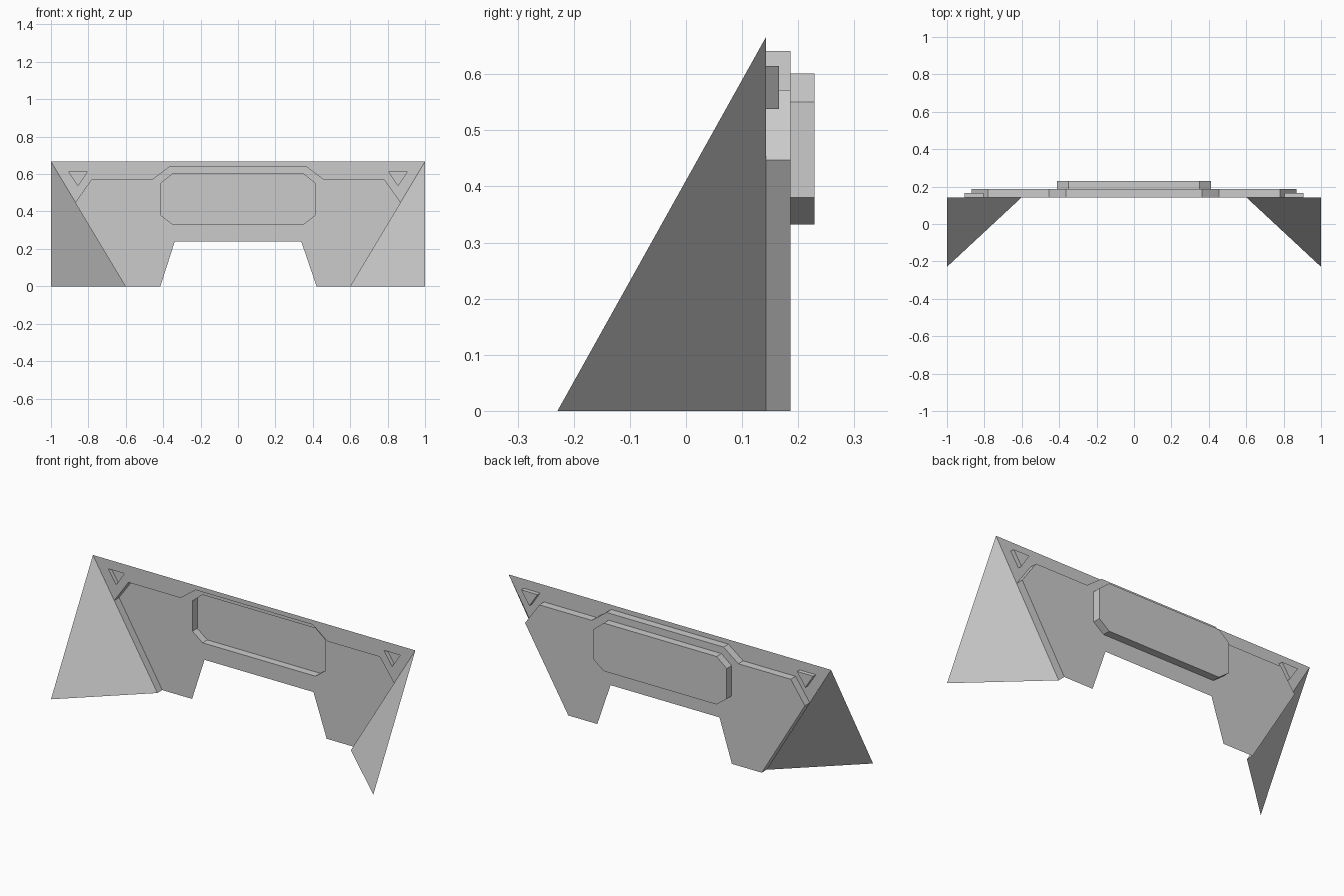
import bpy, bmesh
from mathutils import Vector

if "Cube" in bpy.data.objects:
    bpy.data.objects.remove(bpy.data.objects["Cube"])

Y_FRAME, Y_TRI, Y_PLATE, Y_PANEL = 0.143, 0.166, 0.186, 0.229


def finish(bm, name):
    me = bpy.data.meshes.new(name)
    bm.to_mesh(me)
    bm.free()
    ob = bpy.data.objects.new(name, me)
    bpy.context.collection.objects.link(ob)
    return ob


def sheet(bm, y, outline, holes=()):
    """Flat sheet in the xz plane facing +y, with optional holes."""
    edges = []
    for loop in (outline, *holes):
        vs = [bm.verts.new((x, y, z)) for x, z in loop]
        edges += [bm.edges.new((vs[i - 1], vs[i])) for i in range(len(vs))]
    res = bmesh.ops.triangle_fill(bm, use_beauty=True, edges=edges, normal=(0, 1, 0))
    for f in [g for g in res["geom"] if isinstance(g, bmesh.types.BMFace)]:
        f.normal_update()
        if f.normal.y < 0:
            f.normal_flip()


def wall(bm, path, y0, y1, centre, closed=False):
    """Strip of wall along a path, facing away from centre."""
    c = Vector((centre[0], (y0 + y1) / 2, centre[1]))
    n = len(path)
    for i in range(n if closed else n - 1):
        (ax, az), (bx, bz) = path[i], path[(i + 1) % n]
        f = bm.faces.new([bm.verts.new(p) for p in
                          ((ax, y0, az), (bx, y0, bz), (bx, y1, bz), (ax, y1, az))])
        f.normal_update()
        if f.normal.dot(f.calc_center_median() - c) < 0:
            f.normal_flip()


def mirrored(pts):
    return [(-x, z) for x, z in reversed(pts)]


def weld(bm):
    bmesh.ops.remove_doubles(bm, verts=bm.verts, dist=1e-4)


# Shared outlines
half_step = [(0.6, 0), (0.868, 0.447), (0.78, 0.572), (0.455, 0.572), (0.363, 0.641)]
step = half_step + mirrored(half_step)
cutout = [(-0.415, 0), (-0.338, 0.24), (0.338, 0.24), (0.42, 0)]
half_oct = [(0.35, 0.332), (0.413, 0.38), (0.413, 0.55), (0.35, 0.601)]
octagon = half_oct + mirrored(half_oct)
notch = [(0.805, 0.615), (0.906, 0.615), (0.856, 0.538)]
notches = [notch, mirrored(notch)]

# Upper frame strip with triangular holes
bm = bmesh.new()
sheet(bm, Y_FRAME, [(1, 0.667)] + step[1:-1] + [(-1, 0.667)], notches)
finish(bm, "upper_frame")

# Stepped main plate with its rim and the octagonal opening
bm = bmesh.new()
sheet(bm, Y_PLATE, step + cutout, [octagon])
wall(bm, step, Y_FRAME, Y_PLATE, (0, 0.3))
weld(bm)
finish(bm, "main_plate")

# Octagonal raised panel
bm = bmesh.new()
sheet(bm, Y_PANEL, octagon)
wall(bm, octagon, Y_PLATE, Y_PANEL, (0, 0.466), True)
weld(bm)
finish(bm, "octagon_panel")

# Small raised triangles and slanted side wings
for side, s, tri in (("right", 1, notches[0]), ("left", -1, notches[1])):
    bm = bmesh.new()
    sheet(bm, Y_TRI, tri)
    wall(bm, tri, Y_FRAME, Y_TRI, (s * 0.856, 0.59), True)
    weld(bm)
    finish(bm, side + "_triangle")

    bm = bmesh.new()
    f = bm.faces.new([bm.verts.new(p) for p in (
        (s, Y_FRAME, 0.667), (s, -0.229, 0), (s * 0.6, Y_FRAME, 0))])
    f.normal_update()
    if f.normal.y < 0:
        f.normal_flip()
    finish(bm, side + "_wing")
